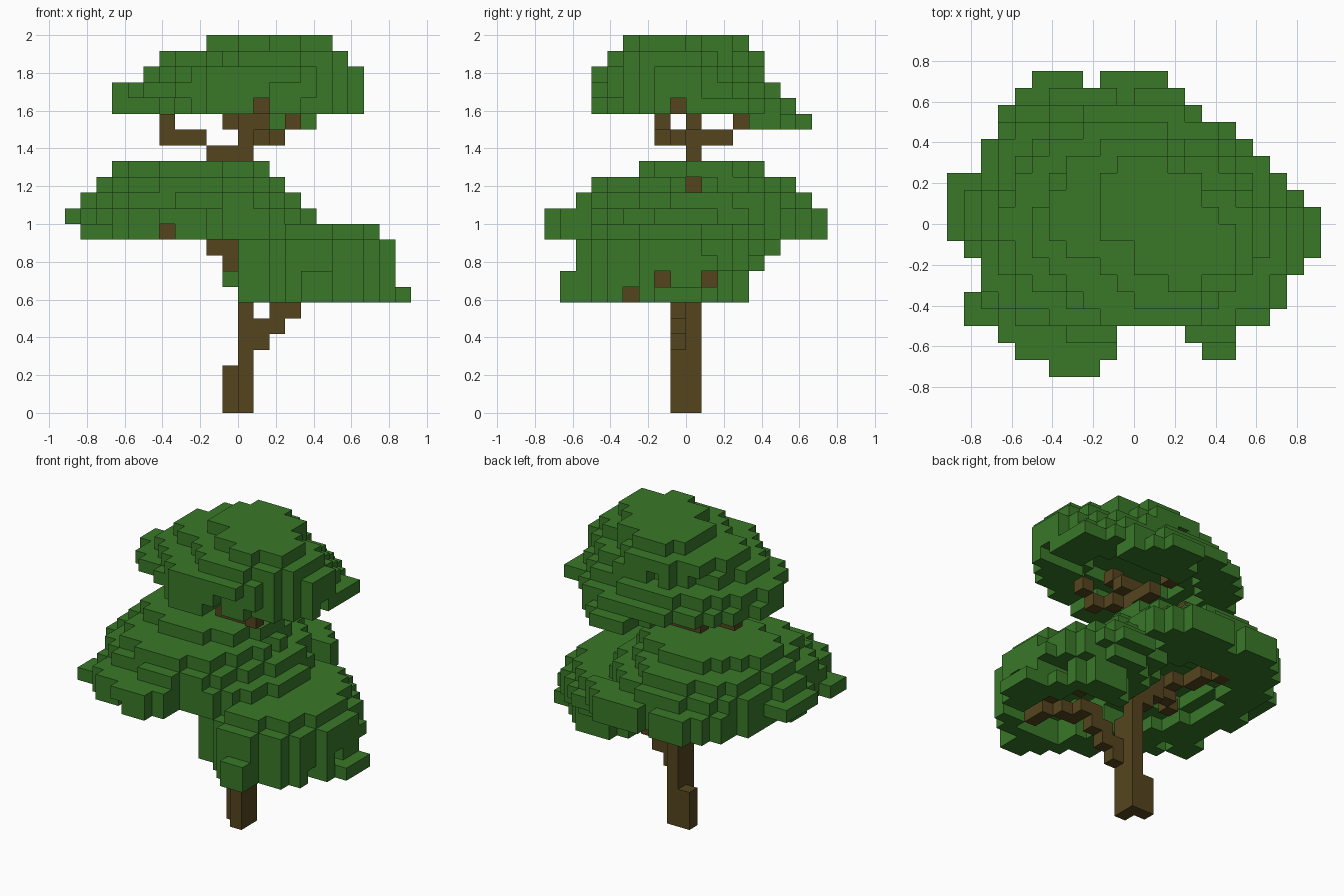
import bpy
import bmesh
import random
from mathutils import Vector

random.seed(4)
U = 1 / 12  # edge length of one block

cube = bpy.data.objects.get("Cube")
if cube:
    bpy.data.objects.remove(cube, do_unlink=True)


def material(name, rgb):
    m = bpy.data.materials.new(name)
    m.use_nodes = True
    m.diffuse_color = (*rgb, 1)
    m.node_tree.nodes["Principled BSDF"].inputs["Base Color"].default_value = (*rgb, 1)
    return m


leaf_green = material("leaf green", (0.041, 0.19, 0.022))
bark_brown = material("bark brown", (0.091, 0.06, 0.013))


def box(x0, x1, y0, y1, z0, z1):
    """All block cells in an inclusive range."""
    return {(x, y, z) for x in range(x0, x1 + 1)
            for y in range(y0, y1 + 1) for z in range(z0, z1 + 1)}


def path(*points):
    """A stepped branch of blocks through the given cells."""
    cells = set()
    for a, b in zip(points, points[1:]):
        a, b = Vector(a), Vector(b)
        n = int(max(abs(c) for c in b - a))
        cells |= {tuple(round(c) for c in a.lerp(b, i / n)) for i in range(n + 1)}
    return cells


def block_object(name, cells, mat):
    """Mesh of only the exposed block faces."""
    bm = bmesh.new()
    for cell in cells:
        for axis in range(3):
            for side in (0, 1):
                near = list(cell)
                near[axis] += 2 * side - 1
                if tuple(near) in cells:
                    continue
                u, v = (axis + 1) % 3, (axis + 2) % 3
                quad = []
                for du, dv in ((0, 0), (1, 0), (1, 1), (0, 1)):
                    p = list(cell)
                    p[axis] += side
                    p[u] += du
                    p[v] += dv
                    quad.append(bm.verts.new(Vector(p) * U))
                bm.faces.new(quad if side else quad[::-1])
    bmesh.ops.remove_doubles(bm, verts=bm.verts, dist=U / 100)
    mesh = bpy.data.meshes.new(name)
    bm.to_mesh(mesh)
    bm.free()
    mesh.materials.append(mat)
    obj = bpy.data.objects.new(name, mesh)
    bpy.context.collection.objects.link(obj)


ragged = {}


def layer(z, x0, x1, y0, y1, wall=None):
    """Ragged oval layer of leaves, hollow inside when a wall width is given."""
    cx, cy = (x0 + x1) / 2, (y0 + y1) / 2
    a, b = (x1 - x0 + 1) / 2, (y1 - y0 + 1) / 2
    cells = set()
    for x, y, _ in box(x0, x1, y0, y1, z, z):
        limit = ragged.setdefault((x, y), random.uniform(0.87, 1.0))
        dx, dy = x - cx, y - cy
        inside = (dx / a) ** 2 + (dy / b) ** 2 < limit
        if wall and (dx / (a - wall)) ** 2 + (dy / (b - wall)) ** 2 < 1:
            inside = False
        if inside:
            cells.add((x, y, z))
    return cells


# Trunk with a low root block
trunk = box(0, 0, 0, 0, 0, 18) | box(0, 0, -1, -1, 0, 7) | box(-1, -1, 0, 0, 0, 2)

# Branches of the lower, middle and upper tiers
low_branch = (box(0, 1, -1, -1, 4, 4) | box(1, 2, -1, -1, 5, 5) | box(2, 3, -1, -1, 6, 6)
              | path((3, -1, 7), (5, -2, 7), (7, -2, 8))
              | path((4, -1, 7), (6, 1, 8)) | path((5, -2, 7), (6, -4, 7)))
mid_branch = (box(-1, -1, 0, 0, 9, 10) | box(-2, -2, 0, 0, 10, 10)
              | path((-2, 0, 11), (-4, 2, 11), (-5, 4, 11))
              | path((-2, 0, 11), (-5, -2, 11)))
top_branch = (box(-2, 0, 0, 0, 16, 16) | box(-5, -3, 0, 0, 17, 17) | box(-5, -5, 0, 0, 18, 18)
              | path((0, 0, 17), (2, -2, 17), (3, -2, 18))
              | path((0, 0, 17), (0, 2, 17), (-1, 3, 18))
              | path((0, 0, 18), (1, 0, 18), (1, -1, 19)))
wood = trunk | low_branch | mid_branch | top_branch

# Gaps in the leaves: some let the branch tips show, some notch the rim
gaps = (box(1, 1, -6, -2, 19, 19) | box(2, 7, -1, -1, 19, 19) | box(-8, -4, -6, -2, 19, 19)
        | box(-5, -5, -9, -3, 11, 11) | box(1, 3, 0, 0, 14, 14)
        | box(8, 9, -2, -2, 8, 8) | box(7, 9, 1, 1, 8, 8) | box(7, 10, -4, -4, 7, 7)
        | box(-1, 1, -9, -7, 11, 12) | box(-11, -10, -4, -3, 11, 13)
        | box(-11, -10, 3, 4, 11, 13))

# Lower tier of leaves, off to one side and open toward the trunk
low_leaves = (layer(11, 0, 8, -6, 4) | layer(9, 0, 9, -7, 4, 2)
              | layer(10, 0, 9, -7, 3) | layer(10, 0, 8, -4, 5)
              | layer(8, 0, 9, -7, 3, 2) | layer(7, 0, 9, -7, 3, 2))
low_leaves -= box(-1, 2, -1, 5, 7, 8)
low_leaves |= (box(-1, -1, -3, -2, 8, 8) | box(0, 0, -5, -3, 7, 10)
               | box(4, 5, -8, -8, 7, 8) | box(10, 10, -2, 0, 7, 7))

# Middle tier, the widest, with tufts at front and back
mid_leaves = (layer(15, -8, 1, -3, 4) | layer(14, -9, 2, -6, 6) | layer(13, -10, 3, -7, 7)
              | layer(12, -11, 4, -8, 7, 5) | layer(11, -10, 3, -8, 7, 3))
mid_leaves |= (box(-10, -9, -6, -5, 11, 11) | box(-5, -3, -9, -9, 11, 12)
               | box(-7, -2, -8, -8, 11, 12) | box(-8, -6, -7, -7, 11, 12)
               | box(-8, 3, 6, 6, 11, 12) | box(-7, 2, 7, 7, 11, 12)
               | box(-6, -4, 8, 8, 11, 12) | box(-2, 1, 8, 8, 11, 12))

# Top tier: two merged mounds and a tuft hanging at the back
top_leaves = (layer(23, 0, 5, -4, 1) | layer(23, -2, 3, -2, 3)
              | layer(22, -2, 6, -5, 2) | layer(22, -5, 4, -3, 4)
              | layer(21, -6, 7, -6, 4) | layer(20, -8, 7, -6, 5, 4)
              | layer(19, -8, 7, -6, 6, 3) | box(7, 7, 1, 3, 19, 19)
              | box(-1, 4, 4, 5, 18, 18) | box(0, 3, 6, 6, 18, 18) | box(0, 2, 7, 7, 18, 18))

block_object("trunk", trunk, bark_brown)
block_object("lower_branch", low_branch - trunk, bark_brown)
block_object("middle_branch", mid_branch - trunk, bark_brown)
block_object("top_branch", top_branch - trunk, bark_brown)
block_object("lower_leaves", low_leaves - wood - gaps - mid_leaves, leaf_green)
block_object("middle_leaves", mid_leaves - wood - gaps, leaf_green)
block_object("top_leaves", top_leaves - wood - gaps, leaf_green)
